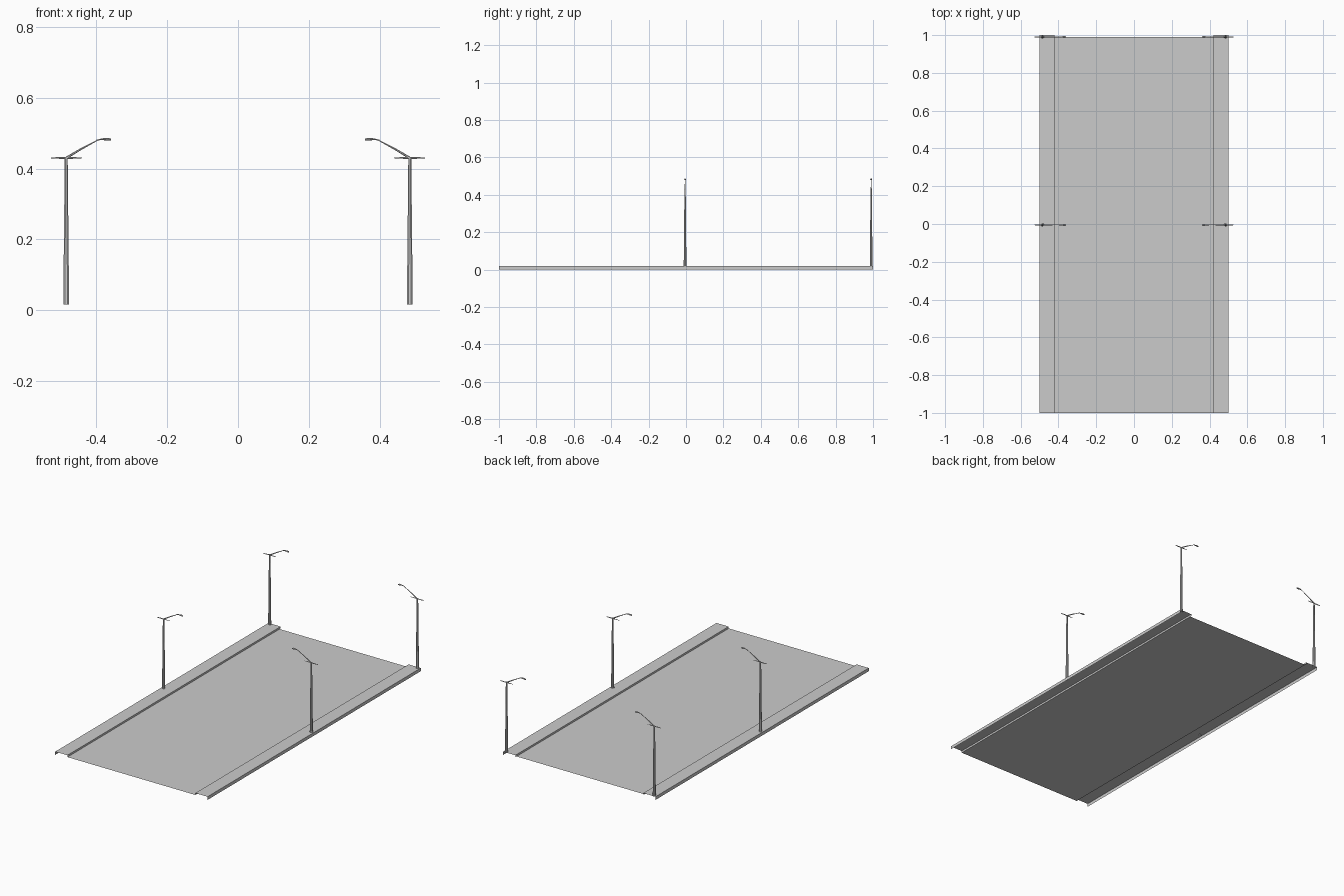
import bpy, bmesh, math
from mathutils import Vector

if "Cube" in bpy.data.objects:
    bpy.data.objects.remove(bpy.data.objects["Cube"])


def make_object(name, bm):
    mesh = bpy.data.meshes.new(name)
    bm.to_mesh(mesh)
    bm.free()
    ob = bpy.data.objects.new(name, mesh)
    bpy.context.collection.objects.link(ob)
    return ob


def sheet(name, profile, y0, y1):
    """Open x/z profile swept along y."""
    bm = bmesh.new()
    a = [bm.verts.new((x, y0, z)) for x, z in profile]
    b = [bm.verts.new((x, y1, z)) for x, z in profile]
    for i in range(len(profile) - 1):
        bm.faces.new((a[i], b[i], b[i + 1], a[i + 1]))
    return make_object(name, bm)


def loft(bm, sections, sides, axis):
    """Elliptical rings (x, z, radius_y, radius_other) along 'X' or 'Z', capped."""
    rings = []
    for x, z, ry, ro in sections:
        ring = []
        for i in range(sides):
            t = 2 * math.pi * (i + 0.5) / sides
            off = (0, ry * math.cos(t), ro * math.sin(t)) if axis == 'X' else \
                  (ro * math.cos(t), ry * math.sin(t), 0)
            ring.append(bm.verts.new(Vector((x, 0, z)) + Vector(off)))
        rings.append(ring)
    for a, b in zip(rings, rings[1:]):
        for i in range(sides):
            j = (i + 1) % sides
            bm.faces.new((a[i], a[j], b[j], b[i]))
    bm.faces.new(rings[0][::-1])
    bm.faces.new(rings[-1])


# Road surface and raised pavements with outer walls
ROAD_Z, TOP_Z, CURB_X = 0.008, 0.019, 0.42
sheet("road_surface", [(-CURB_X, ROAD_Z), (CURB_X, ROAD_Z)], -1, 0.99)
sheet("left_pavement", [(-0.5, 0), (-0.5, TOP_Z), (-CURB_X, TOP_Z), (-CURB_X, ROAD_Z)], -1, 1)
sheet("right_pavement", [(CURB_X, ROAD_Z), (CURB_X, TOP_Z), (0.5, TOP_Z), (0.5, 0)], -1, 1)


def street_lamp(name, side, y):
    # Local +x points towards the road
    bm = bmesh.new()
    # Tapered pole
    loft(bm, [(0, 0.016, 0.008, 0.009), (0, 0.433, 0.0035, 0.0045)], 8, 'Z')
    # Rising arm
    loft(bm, [(0, 0.430, 0.003, 0.004), (0.04, 0.454, 0.002, 0.003),
              (0.088, 0.480, 0.0015, 0.0015)], 6, 'X')
    # Lamp head
    loft(bm, [(0.086, 0.480, 0.0015, 0.0015), (0.098, 0.4825, 0.003, 0.002),
              (0.108, 0.483, 0.005, 0.0035), (0.120, 0.4825, 0.0055, 0.004),
              (0.126, 0.482, 0.002, 0.0025)], 8, 'X')
    # Horizontal cross spike
    loft(bm, [(-0.043, 0.430, 0.0015, 0.001), (-0.03, 0.430, 0.003, 0.002),
              (0, 0.430, 0.003, 0.003), (0.028, 0.430, 0.0015, 0.002),
              (0.044, 0.430, 0.0008, 0.0008)], 6, 'X')
    bmesh.ops.recalc_face_normals(bm, faces=bm.faces)
    ob = make_object(name, bm)
    ob.location = (side * 0.485, y, 0)
    ob.rotation_euler.z = math.pi if side > 0 else 0


# Four lamps: a pair at the middle and a pair at the back
for side, s in (("left", -1), ("right", 1)):
    for place, y in (("middle", -0.005), ("back", 0.99)):
        street_lamp(f"{side}_{place}_street_lamp", s, y)
